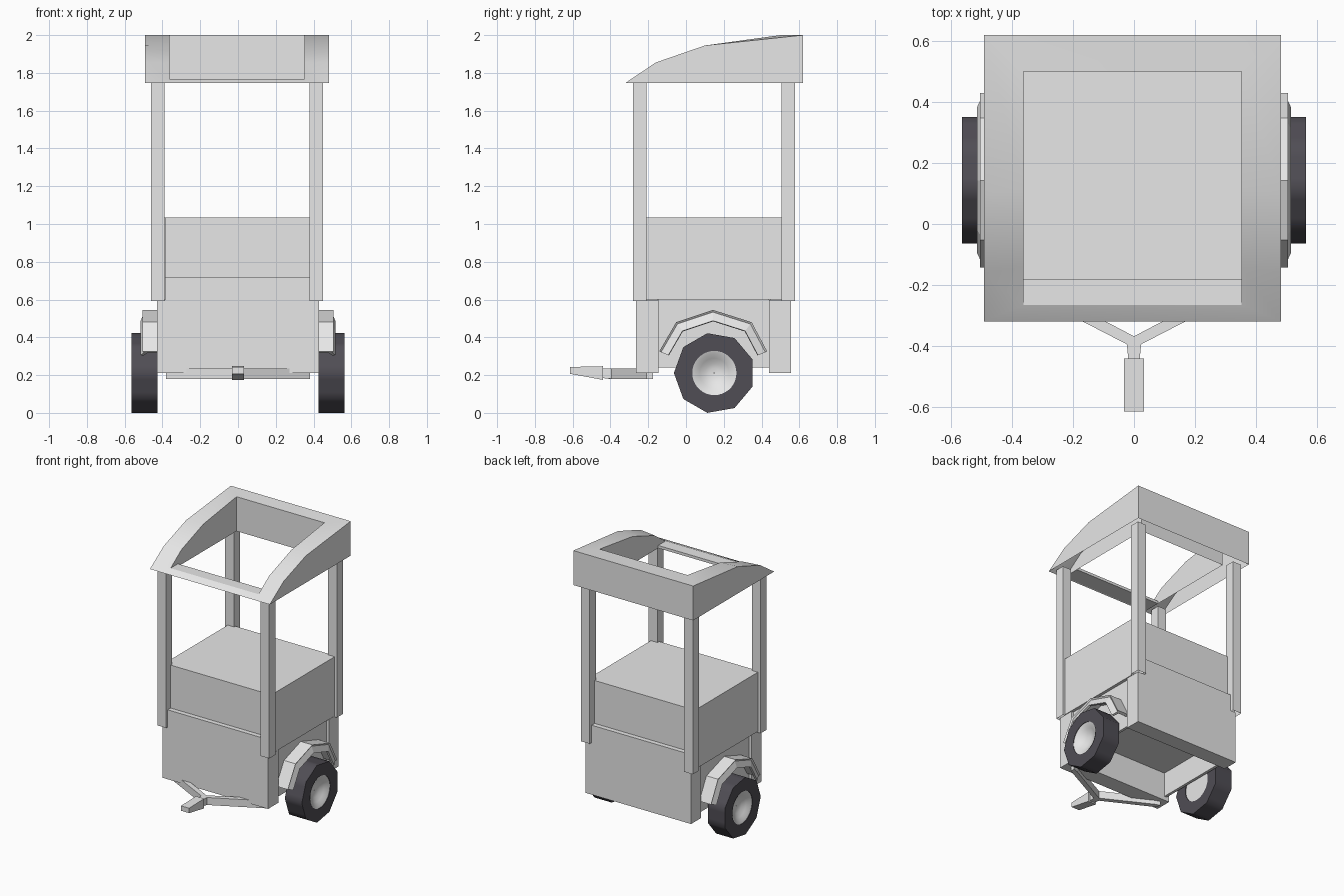
import bpy, bmesh, math

if "Cube" in bpy.data.objects:
    bpy.data.objects.remove(bpy.data.objects["Cube"])


def material(name, rgb):
    m = bpy.data.materials.new(name)
    m.use_nodes = True
    m.diffuse_color = (*rgb, 1)
    m.node_tree.nodes["Principled BSDF"].inputs["Base Color"].default_value = (*rgb, 1)
    return m


GREY = material("light grey paint", (0.8, 0.8, 0.8))
RUBBER = material("dark rubber", (0.08, 0.075, 0.09))


def finish(name, bm, mat=GREY, smooth=None, recalc=True):
    if recalc:
        bmesh.ops.recalc_face_normals(bm, faces=bm.faces)
    mesh = bpy.data.meshes.new(name)
    bm.to_mesh(mesh)
    bm.free()
    mesh.materials.append(mat)
    ob = bpy.data.objects.new(name, mesh)
    bpy.context.collection.objects.link(ob)
    if smooth:
        bpy.ops.object.select_all(action="DESELECT")
        ob.select_set(True)
        bpy.context.view_layer.objects.active = ob
        bpy.ops.object.shade_smooth_by_angle(angle=math.radians(smooth))


def loft(name, rings, closed=False, mat=GREY, smooth=None, caps=True):
    """Skin a list of equal point rings; closed joins the last ring to the first."""
    bm = bmesh.new()
    vs = [[bm.verts.new(p) for p in ring] for ring in rings]
    n = len(vs[0])
    for a, b in zip(vs, vs[1:] + vs[:1] if closed else vs[1:]):
        for i in range(n):
            j = (i + 1) % n
            bm.faces.new((a[i], a[j], b[j], b[i]))
    if caps and not closed:
        bm.faces.new(vs[0])
        bm.faces.new(vs[-1])
    finish(name, bm, mat, smooth)


def box(name, x, y, z, caps=True):
    ring = [(x[0], y[0]), (x[1], y[0]), (x[1], y[1]), (x[0], y[1])]
    loft(name, [[(a, b, h) for a, b in ring] for h in z], caps=caps)


def plate(name, pts, flip=False):
    """One thin flat face lying just off a panel."""
    bm = bmesh.new()
    bm.faces.new([bm.verts.new(p) for p in (pts[::-1] if flip else pts)])
    finish(name, bm, recalc=False)


def span(side, a, b, shift=0.0):
    return sorted((side * a + shift, side * b + shift))


SIDES = (("left", 1), ("right", -1))
DX = -0.005      # the upper structure sits slightly off centre

# Cabin and lower body
box("cabin", (-0.386, 0.381), (-0.23, 0.52), (0.6, 1.035))
box("cabin_sides", (-0.437, 0.432), (-0.212, 0.507), (0.6, 1.035))
box("floor_block", (-0.4, 0.4), (-0.15, 0.45), (0.42, 0.605))
for end, y0, y1 in (("front", -0.265, -0.145), ("back", 0.44, 0.555)):
    box(end + "_panel", (-0.43, 0.43), (y0, y1), (0.21, 0.597))
    box(end + "_panel_top", (-0.386, 0.381), (y0, y1), (0.597, 0.72))
stripe = [(-0.28, 0.83), (0.28, 0.83), (0.28, 0.893), (-0.28, 0.893)]
plate("front_stripe", [(x, -0.233, z) for x, z in stripe])

# Roof shell: curved outer and inner rims joined by a sloping top, open below
outer = [(-0.32, 1.747), (-0.16, 1.855), (0.1, 1.945), (0.62, 2.0)]
inner = [(-0.265, 1.767), (-0.14, 1.855), (0.115, 1.946), (0.5, 2.0)]


def rim(curve, half):
    return ([(half + DX, y, z) for y, z in curve]
            + [(DX - half, y, z) for y, z in reversed(curve)])


def roof():
    bm = bmesh.new()
    loops = [rim(outer, 0.487), rim(inner, 0.357)]
    tops = [[bm.verts.new(p) for p in loop] for loop in loops]
    bases = [[bm.verts.new((x, y, 1.747)) for x, y, z in loop] for loop in loops]
    n = len(tops[0])
    for i in range(n):
        j = (i + 1) % n
        bm.faces.new((tops[0][i], tops[0][j], tops[1][j], tops[1][i]))
        if j:
            bm.faces.new((tops[0][j], tops[0][i], bases[0][i], bases[0][j]))
            bm.faces.new((tops[1][i], tops[1][j], bases[1][j], bases[1][i]))
    bmesh.ops.remove_doubles(bm, verts=bm.verts, dist=0.001)
    finish("roof", bm, smooth=35)


roof()
bar = [(-0.265, 1.767), (-0.18, 1.767), (-0.18, 1.747), (-0.31, 1.747)]
loft("roof_front_bar", [[(x + DX, y, z) for y, z in bar] for x in (-0.357, 0.357)])

# Wheel and fender sections as (x, radius or scale)
HUB_Y, HUB_Z, TYRE_R = 0.15, 0.211, 0.214
arch = [(-0.285, 0.115), (-0.195, 0.27), (0, 0.335), (0.205, 0.27), (0.287, 0.115)]
fender_section = [(0.39, 1), (0.505, 1), (0.497, 0.965), (0.515, 0.83), (0.5, 0.82),
                  (0.48, 0.93), (0.39, 0.93)]
tyre_section = [(0.425, 0.117), (0.425, TYRE_R), (0.563, TYRE_R), (0.563, 0.117)]
rim_section = [(0.56, 0.118), (0.553, 0.1), (0.538, 0.078), (0.522, 0.05),
               (0.515, 0.025), (0.514, 0.002), (0.43, 0.002), (0.43, 0.118)]


def wheel_part(name, s, section, mat, smooth):
    """Revolve a section; points at the tyre radius follow a nine-sided outline."""
    rings = []
    for i in range(36):
        a = math.radians(i * 10)
        flat = math.cos(math.radians(20)) / math.cos(math.radians(i * 10 % 40 - 20))
        rings.append([(s * x, HUB_Y - r * (flat if r == TYRE_R else 1) * math.cos(a),
                       HUB_Z + r * (flat if r == TYRE_R else 1) * math.sin(a))
                      for x, r in section])
    loft(name, rings, True, mat, smooth)


for label, s in SIDES:
    # Corner posts, open-ended tubes
    for end, y0, y1 in (("front", -0.28, -0.21), ("back", 0.505, 0.578)):
        box(f"{label}_{end}_post", span(s, 0.383, 0.455, DX), (y0, y1), (0.592, 1.75), caps=False)
    # Recessed side wall and the vents above it
    box(label + "_side_wall", span(s, 0.39, 0.41), (-0.145, 0.44), (0.24, 0.6))
    for row, z in (("lower", 0.695), ("upper", 0.902)):
        for col, y in (("front", -0.07), ("back", 0.222)):
            corners = [(y, z), (y + 0.146, z), (y + 0.146, z + 0.066), (y, z + 0.066)]
            plate(f"{label}_{row}_{col}_vent",
                  [(s * 0.437 + DX / 2, b, c) for b, c in corners], flip=s < 0)
    # Fender
    loft(label + "_fender", [[(s * x, 0.143 + k * y, 0.21 + k * z) for x, k in fender_section]
                             for y, z in arch])
    # Wheel
    wheel_part(label + "_tyre", s, tyre_section, RUBBER, 45)
    wheel_part(label + "_rim", s, rim_section, GREY, 50)
    # Chevron on the back panel
    chevron = [(0.30, 0.58), (0.385, 0.46), (0.30, 0.34), (0.21, 0.34), (0.295, 0.46), (0.21, 0.58)]
    plate(label + "_chevron", [(s * x, 0.558, z) for x, z in chevron], flip=s < 0)
    # Drawbar arm
    arm = [(0, -0.41), (0.022, -0.395), (0.38, -0.21), (0.38, -0.175), (0.34, -0.19), (0, -0.368)]
    loft(label + "_drawbar_arm", [[(s * x, y, z) for x, y in arm] for z in (0.18, 0.235)])


# Tapered neck and hitch coupler
def hitch(name, stations):
    loft(name, [[(-w, y, lo), (w, y, lo), (w, y, hi), (-w, y, hi)] for y, w, lo, hi in stations])


hitch("hitch_neck", [(-0.39, 0.024, 0.18, 0.235), (-0.45, 0.018, 0.185, 0.235)])
hitch("hitch_coupler", [(-0.44, 0.033, 0.175, 0.247), (-0.615, 0.033, 0.207, 0.243)])
